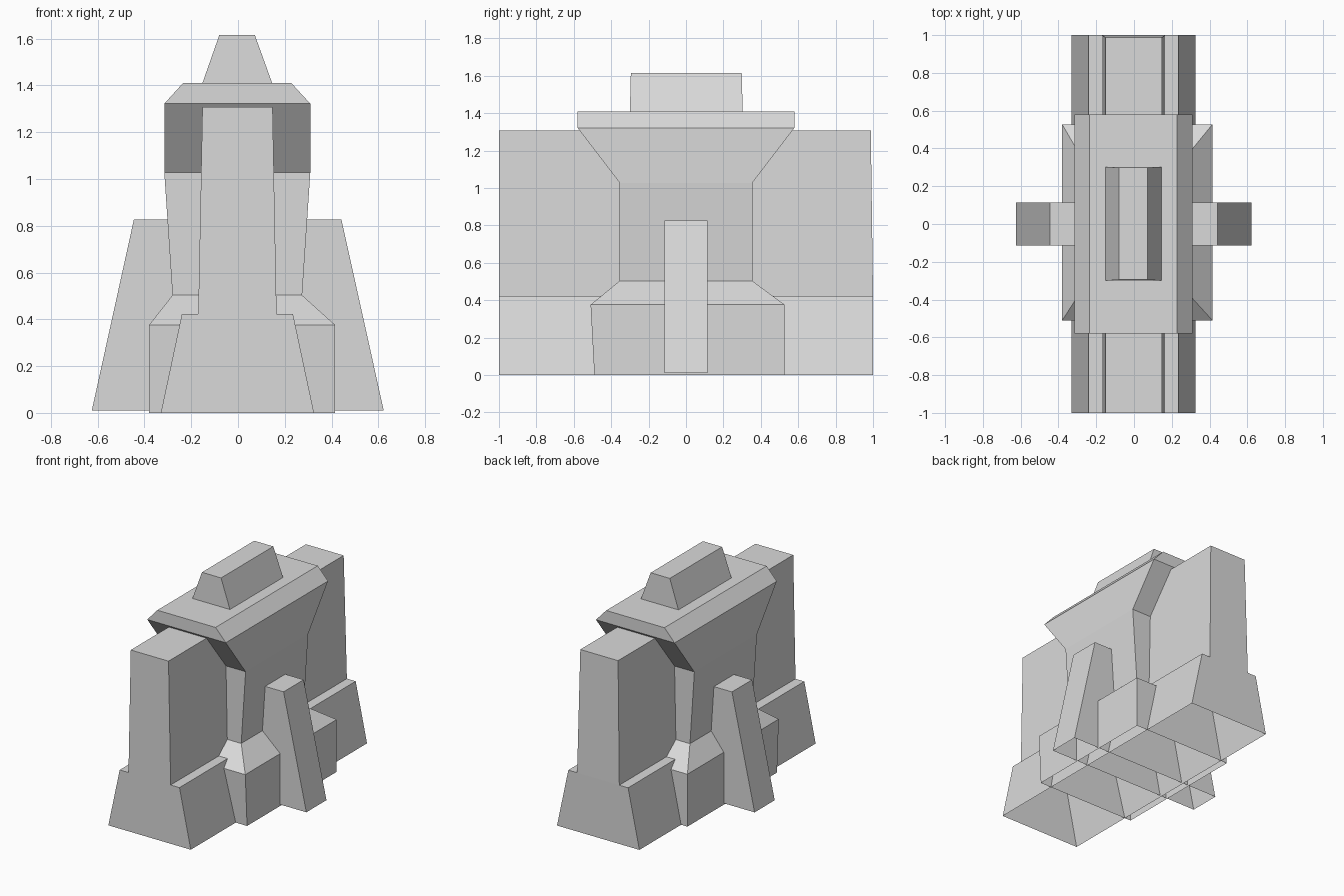
import bpy
import bmesh

cube = bpy.data.objects.get("Cube")
if cube:
    bpy.data.objects.remove(cube, do_unlink=True)

# Single stone colour
GREY = (0.7, 0.7, 0.7, 1.0)
stone = bpy.data.materials.new("stone_grey")
stone.use_nodes = True
stone.diffuse_color = GREY
stone.node_tree.nodes["Principled BSDF"].inputs["Base Color"].default_value = GREY


def stack(name, levels):
    """Loft rectangles (z, x_min, x_max, y_min, y_max) upward; open underneath."""
    bm = bmesh.new()
    rings = [[bm.verts.new(p) for p in
              ((x0, y0, z), (x1, y0, z), (x1, y1, z), (x0, y1, z))]
             for z, x0, x1, y0, y1 in levels]
    for low, high in zip(rings, rings[1:]):
        for i in range(4):
            j = (i + 1) % 4
            bm.faces.new((low[i], low[j], high[j], high[i]))
    bm.faces.new(rings[-1])
    mesh = bpy.data.meshes.new(name)
    bm.to_mesh(mesh)
    bm.free()
    mesh.materials.append(stone)
    obj = bpy.data.objects.new(name, mesh)
    bpy.context.collection.objects.link(obj)


# Long stepped wall running front to back
stack("long_wall", [
    (0, -0.33, 0.325, -1, 1),
    (0.422, -0.24, 0.235, -1, 1),
    (0.422, -0.17, 0.165, -1, 1),
    (1.307, -0.152, 0.148, -1, 0.988),
])

# Central tower with plinth, narrow waist and flared, bevelled top
stack("central_tower", [
    (0, -0.38, 0.415, -0.49, 0.527),
    (0.376, -0.38, 0.415, -0.51, 0.527),
    (0.503, -0.28, 0.274, -0.355, 0.355),
    (1.028, -0.315, 0.309, -0.355, 0.355),
    (1.322, -0.315, 0.309, -0.58, 0.58),
    (1.41, -0.235, 0.228, -0.58, 0.58),
])

# Tapered ridge block on the roof
stack("roof_block", [
    (1.41, -0.152, 0.146, -0.3, 0.303),
    (1.615, -0.08, 0.072, -0.295, 0.298),
])

# Sloping buttresses, one tapered slab passing through the tower
stack("cross_buttress", [
    (0.01, -0.625, 0.623, -0.114, 0.114),
    (0.827, -0.445, 0.442, -0.114, 0.114),
])
